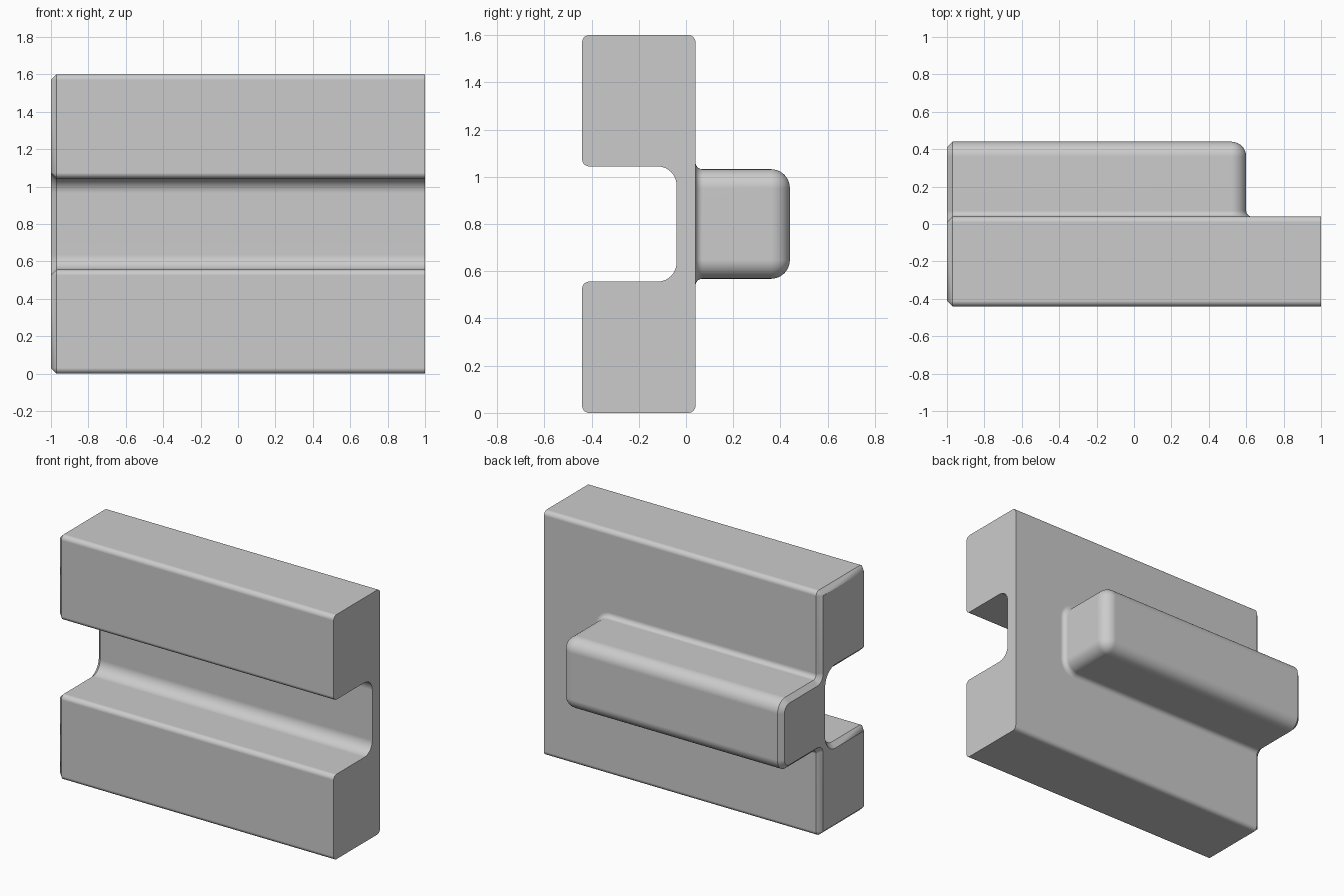
import bpy, bmesh, math
from mathutils import Vector

cube = bpy.data.objects.get("Cube")
if cube:
    bpy.data.objects.remove(cube, do_unlink=True)

STEPS = 10
LEFT, RIGHT = -1.0, 1.0
CHAMFER = 0.03      # bevel around the whole end at LEFT
SMALL, LARGE = 0.03, 0.08   # edge radii
MID_Z = 0.8
BACK = 0.04         # back plane of the block

grey = bpy.data.materials.new("light grey")
grey.use_nodes = True
grey.diffuse_color = (0.6, 0.6, 0.6, 1)
grey.node_tree.nodes["Principled BSDF"].inputs["Base Color"].default_value = grey.diffuse_color


def finish(name, bm):
    """Weld, orient and shade a mesh, then add it to the scene."""
    bmesh.ops.remove_doubles(bm, verts=bm.verts, dist=1e-5)
    bmesh.ops.recalc_face_normals(bm, faces=bm.faces)
    mesh = bpy.data.meshes.new(name)
    bm.to_mesh(mesh)
    bm.free()
    mesh.materials.append(grey)
    obj = bpy.data.objects.new(name, mesh)
    bpy.context.collection.objects.link(obj)
    bpy.ops.object.select_all(action='DESELECT')
    obj.select_set(True)
    bpy.context.view_layer.objects.active = obj
    bpy.ops.object.shade_smooth_by_angle(angle=math.radians(30))
    weighted = obj.modifiers.new("weighted normals", 'WEIGHTED_NORMAL')
    weighted.keep_sharp = True
    return obj


def bridge(bm, a, b, closed=False):
    """Join two equal vertex rows with quads."""
    n = len(a)
    for i in range(n if closed else n - 1):
        j = (i + 1) % n
        bm.faces.new((a[i], a[j], b[j], b[i]))


def rounded_profile(corners):
    """Round each square corner; return (point, outward normal) pairs, counter-clockwise."""
    result = []
    for i, (y, z, r) in enumerate(corners):
        p = Vector((y, z))
        into = (p - Vector(corners[i - 1][:2])).normalized()
        out = (Vector(corners[(i + 1) % len(corners)][:2]) - p).normalized()
        centre = p + r * (out - into)
        side = 1 if into.cross(out) > 0 else -1
        for k in range(STEPS + 1):
            t = k / STEPS * math.pi / 2
            arm = into * math.sin(t) - out * math.cos(t)
            result.append((centre + r * arm, arm * side))
    return result


# Channelled block: a rounded profile swept along x
lower = [(-0.44, 0), (BACK, 0)]
low, high = MID_Z - 0.244, MID_Z + 0.244
corners = [(-0.44, 0, SMALL), (BACK, 0, SMALL),
           (BACK, 1.6, SMALL), (-0.44, 1.6, SMALL),
           (-0.44, high, SMALL), (-0.04, high, LARGE),
           (-0.04, low, LARGE), (-0.44, low, SMALL)]
profile = rounded_profile(corners)
bm = bmesh.new()
rows = []
for x, inset in ((LEFT, CHAMFER), (LEFT + CHAMFER, 0), (RIGHT, 0)):
    rows.append([bm.verts.new((x, *(p - inset * n))) for p, n in profile])
bridge(bm, rows[0], rows[1], closed=True)
bridge(bm, rows[1], rows[2], closed=True)
bm.faces.new(rows[0])
bm.faces.new(rows[2])
finish("channelled_block", bm)

# Rear rail: layers from a flared foot up to a rounded crown
HALF, STOP, TOP = 0.232, 0.6, 0.44
layers = []         # inset, y, outward normal, y normal
for k in range(STEPS + 1):
    s, c = math.sin(k / STEPS * math.pi / 2), math.cos(k / STEPS * math.pi / 2)
    layers.append((SMALL * (s - 1), BACK + SMALL * (1 - c), s, c))
for k in range(STEPS + 1):
    s, c = math.sin(k / STEPS * math.pi / 2), math.cos(k / STEPS * math.pi / 2)
    layers.append((LARGE * (1 - c), TOP - LARGE + LARGE * s, c, s))

bm = bmesh.new()
rows = []
for inset, y, n_out, n_y in layers:
    half = [(LEFT, y - CHAMFER * n_y, HALF - inset - CHAMFER * n_out),
            (LEFT + CHAMFER, y, HALF - inset)]
    for k in range(STEPS + 1):
        a = k / STEPS * math.pi / 2
        half.append((STOP - LARGE + (LARGE - inset) * math.sin(a), y,
                     HALF - LARGE + (LARGE - inset) * math.cos(a)))
    ring = half + [(x, yy, -z) for x, yy, z in reversed(half)]
    rows.append([bm.verts.new((x, yy, MID_Z + z)) for x, yy, z in ring])
for a, b in zip(rows, rows[1:]):
    bridge(bm, a, b)
crown = rows[-1]
bm.faces.new(crown[1:-1])
bm.faces.new((crown[0], crown[1], crown[-2], crown[-1]))
bm.faces.new([r[0] for r in rows] + [r[-1] for r in reversed(rows)])
finish("rear_rail", bm)
